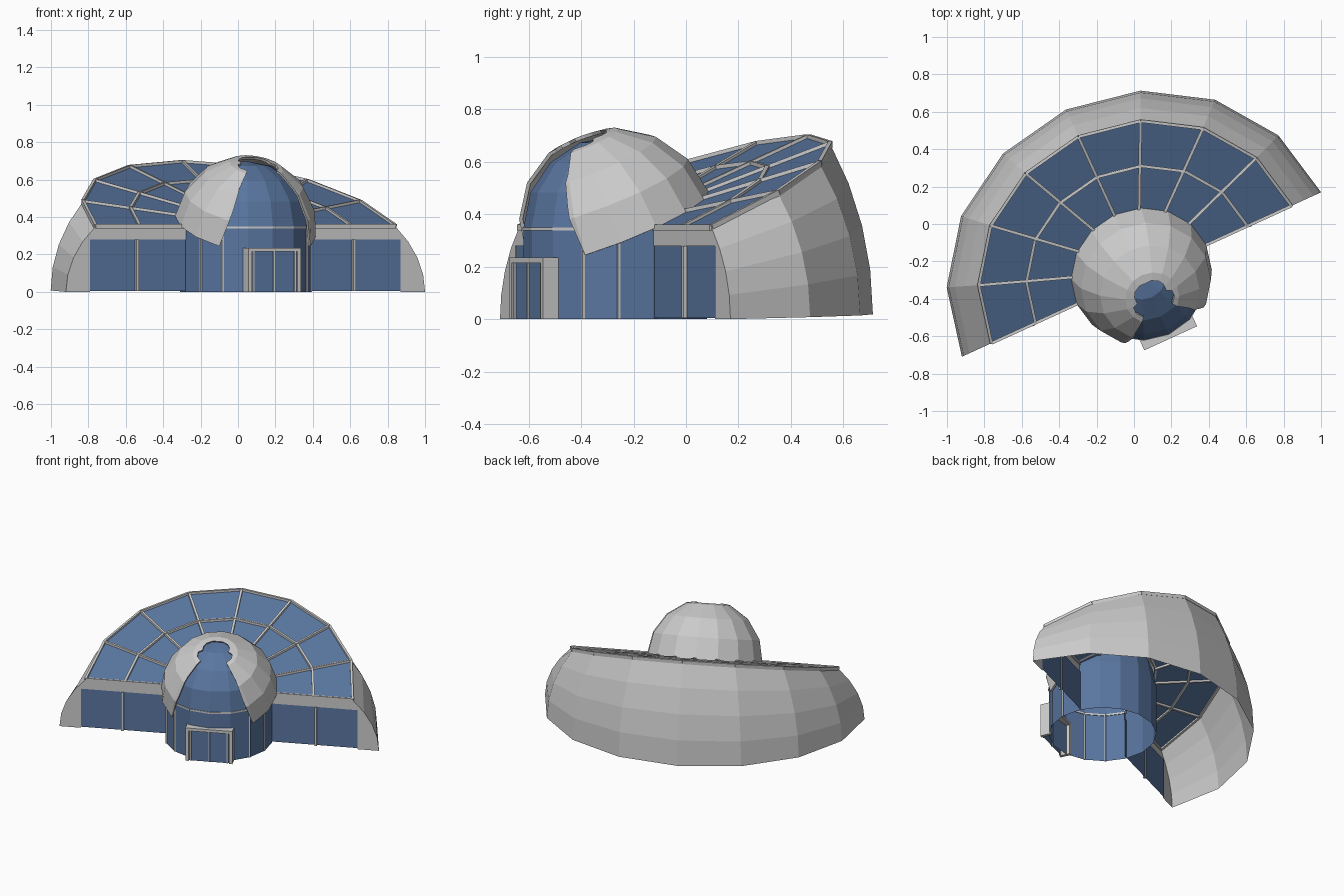
import bpy, bmesh
from math import sin, cos, radians, pi
from mathutils import Matrix, Vector

if "Cube" in bpy.data.objects:
    bpy.data.objects.remove(bpy.data.objects["Cube"])

# Everything is built in a local frame (-y = doorway) and then turned into place
PLACE = Matrix.Translation((0.04, -0.27, 0)) @ Matrix.Rotation(radians(24.6), 4, 'Z')
A, B = 1.056, 0.97          # half-ellipse of the hall plan
SPRING, SLOPE = 0.35, 0.424  # eaves height and roof slope
STEP = radians(22.5)
R = 0.35                     # rotunda radius

glass = bpy.data.materials.new("blue_glass")
glass.diffuse_color = (0.10, 0.18, 0.35, 1)
glass.use_nodes = True
glass.node_tree.nodes["Principled BSDF"].inputs["Base Color"].default_value = glass.diffuse_color


def make(name, verts, faces, mat=None, thick=0):
    bm = bmesh.new()
    vs = [bm.verts.new(v) for v in verts]
    for f in faces:
        bm.faces.new([vs[i] for i in f])
    bmesh.ops.remove_doubles(bm, verts=bm.verts, dist=1e-5)
    bmesh.ops.recalc_face_normals(bm, faces=bm.faces)
    me = bpy.data.meshes.new(name)
    bm.to_mesh(me)
    bm.free()
    ob = bpy.data.objects.new(name, me)
    bpy.context.collection.objects.link(ob)
    ob.matrix_world = PLACE
    if mat:
        me.materials.append(mat)
    if thick:
        mod = ob.modifiers.new("thickness", 'SOLIDIFY')
        mod.thickness, mod.offset = thick, -1
    return ob


def grid(name, rows, mat=None, thick=0):
    n = len(rows[0])
    faces = [(j*n+i, j*n+i+1, (j+1)*n+i+1, (j+1)*n+i)
             for j in range(len(rows)-1) for i in range(n-1)]
    return make(name, [p for r in rows for p in r], faces, mat, thick)


BOX = [(0, 1, 3, 2), (4, 6, 7, 5), (0, 4, 5, 1), (2, 3, 7, 6), (0, 2, 6, 4), (1, 5, 7, 3)]


def beams(name, segments, w, h):
    """Rectangular bars along a list of point pairs."""
    verts, faces = [], []
    for p, q in segments:
        p, q = Vector(p), Vector(q)
        d = (q - p).normalized()
        ref = Vector((0, 1, 0)) if abs(d.z) > 0.9 else Vector((0, 0, 1))
        side = d.cross(ref).normalized()
        up = side.cross(d)
        k = len(verts)
        verts += [e + side*s*w/2 + up*t*h/2 for e in (p, q) for s in (-1, 1) for t in (-1, 1)]
        faces += [tuple(i + k for i in f) for f in BOX]
    return make(name, verts, faces)


def plan(i, s):
    return s*A*cos(i*STEP), s*B*sin(i*STEP)


def roof(x, y, lift=0):
    return (x, y, SPRING + SLOPE*y + lift)


# Curved outer shell of the hall
tilt = radians(33.4)
levels = [tilt*k/4 for k in range(5)]
prof = [(cos(a), sin(a)/sin(tilt)) for a in levels]
rows = []
for r, f in prof:
    row = []
    for i in range(9):
        x, y = plan(i, r)
        base = 0.02*sin(i*STEP)
        top = SPRING + SLOPE*plan(i, prof[-1][0])[1]
        row.append((x, y, base + (top-base)*f))
    rows.append(row)
grid("hall_shell", rows)

# Sloping glass roof with radial and ring bars
S = prof[-1][0]
inner = [roof(R*0.97*cos(i*STEP), R*0.97*sin(i*STEP)) for i in range(9)]
mid = [roof(*plan(i, 0.59)) for i in range(9)]
rim = [roof(*plan(i, S)) for i in range(9)]
grid("roof_glass", [inner, mid, rim], glass)
bars = list(zip(inner, rim))
bars += list(zip(mid, mid[1:])) + list(zip(rim, rim[1:]))
beams("roof_bars", bars, 0.016, 0.024)

# Front walls: grey surround, glazing and mullions on both sides
for s, side in ((-1, "left"), (1, "right")):
    pts = [(0.33, 0.28), (0.913, 0.28), (0.913, 0.0)]
    pts += [(A*r, SPRING*f) for r, f in prof] + [(0.33, SPRING)]
    make(side + "_wall_frame", [(s*x, 0, z) for x, z in pts], [range(len(pts))])
    make(side + "_wall_glass", [(s*x, 0.006, z) for x, z in
         ((0.33, 0.005), (0.92, 0.005), (0.92, 0.285), (0.33, 0.285))], [(0, 1, 2, 3)], glass)
    beams(side + "_mullion", [((s*0.638, 0, 0.005), (s*0.638, 0, 0.28))], 0.016, 0.02)


def ring(r, z):
    return [(r*cos(i*STEP), r*sin(i*STEP), z) for i in range(17)]


def dome_rows(r, z):
    return [ring(r*cos(k*STEP), z + r*sin(k*STEP)) for k in range(4)]


# Rotunda glass: drum plus inner dome
rows = [ring(R, 0)] + dome_rows(R, SPRING)
n = 17
verts = [p for r in rows for p in r] + [(0, 0, SPRING + R)]
faces = [(j*n+i, j*n+i+1, (j+1)*n+i+1, (j+1)*n+i) for j in range(4) for i in range(16)]
faces += [(4*n+i, 4*n+i+1, 5*n) for i in range(16)]
make("rotunda_glass", verts, faces, glass)

# Thin drum bars and eaves band
band = ring(R, SPRING - 0.006)[8:17]
beams("rotunda_band", list(zip(band, band[1:])), 0.008, 0.012)
posts = [(R*cos(i*STEP), R*sin(i*STEP)) for i in (9, 10, 14, 15)]
beams("rotunda_posts", [((x, y, 0), (x, y, SPRING)) for x, y in posts], 0.01, 0.01)

# Tilted dome hood, with a keyhole opening cut from the front
RH = 0.381
rows = dome_rows(RH, 0)
verts = [p for r in rows for p in r] + [(0, 0, RH)]
faces = [(j*n+i, j*n+i+1, (j+1)*n+i+1, (j+1)*n+i) for j in range(3) for i in range(16)]
faces += [(3*n+i, 3*n+i+1, 4*n) for i in range(16)]
lean = Matrix.Translation((0, 0, SPRING)) @ Matrix.Rotation(radians(23), 4, 'X')
hood = make("dome_hood", [lean @ Vector(v) for v in verts], faces, None, 0.014)

half = [(0.035, 0.225), (0.07, 0.205), (0.085, 0.18), (0.085, 0.145), (0.112, 0.13),
        (0.112, 0.095), (0.085, 0.06), (0.16, -0.05), (0.21, -0.155), (0.27, -0.255), (0.38, -0.5)]
outline = half + [(-u, s) for u, s in reversed(half)]
c = cos(pi/4)


def lift(u, s, d):
    # s runs up the view plane, d runs out toward the front and above
    return (u, (s - d)*c, SPRING + (s + d)*c)


m = len(outline)
verts = [lift(u, s, 0.02 if s > -0.4 else -0.1) for u, s in outline]
verts = [lift(u, s, d) for d in (-0.02, 0.7) for u, s in outline]
faces = [range(m), range(m, 2*m)] + [(i, (i+1) % m, (i+1) % m + m, i + m) for i in range(m)]
cutter = make("hood_cutter", verts, faces)
cutter.hide_render = True
mod = hood.modifiers.new("opening", 'BOOLEAN')
mod.operation, mod.solver, mod.object = 'DIFFERENCE', 'EXACT', cutter
bpy.context.view_layer.update()
cut = bpy.data.meshes.new_from_object(hood.evaluated_get(bpy.context.evaluated_depsgraph_get()))
hood.modifiers.clear()
hood.data = cut
bpy.data.objects.remove(cutter)

# Entrance: frame, glass doors and centre bars
W, H, Y0, Y1 = 0.155, 0.235, -0.375, -0.30
yc, dep = (Y0 + Y1)/2, Y1 - Y0
beams("door_frame", [((-W+0.011, yc, 0), (-W+0.011, yc, H)), ((W-0.011, yc, 0), (W-0.011, yc, H))],
      0.022, dep)
beams("door_lintel", [((-W, yc, H-0.01), (W, yc, H-0.01))], dep, 0.02)
make("door_glass", [(-W+0.02, Y0+0.012, 0), (W-0.02, Y0+0.012, 0),
                    (W-0.02, Y0+0.012, H-0.02), (-W+0.02, Y0+0.012, H-0.02)], [(0, 1, 2, 3)], glass)
beams("door_bars", [((x, Y0+0.01, 0), (x, Y0+0.01, H-0.02)) for x in (-0.122, 0, 0.122)], 0.009, 0.01)
